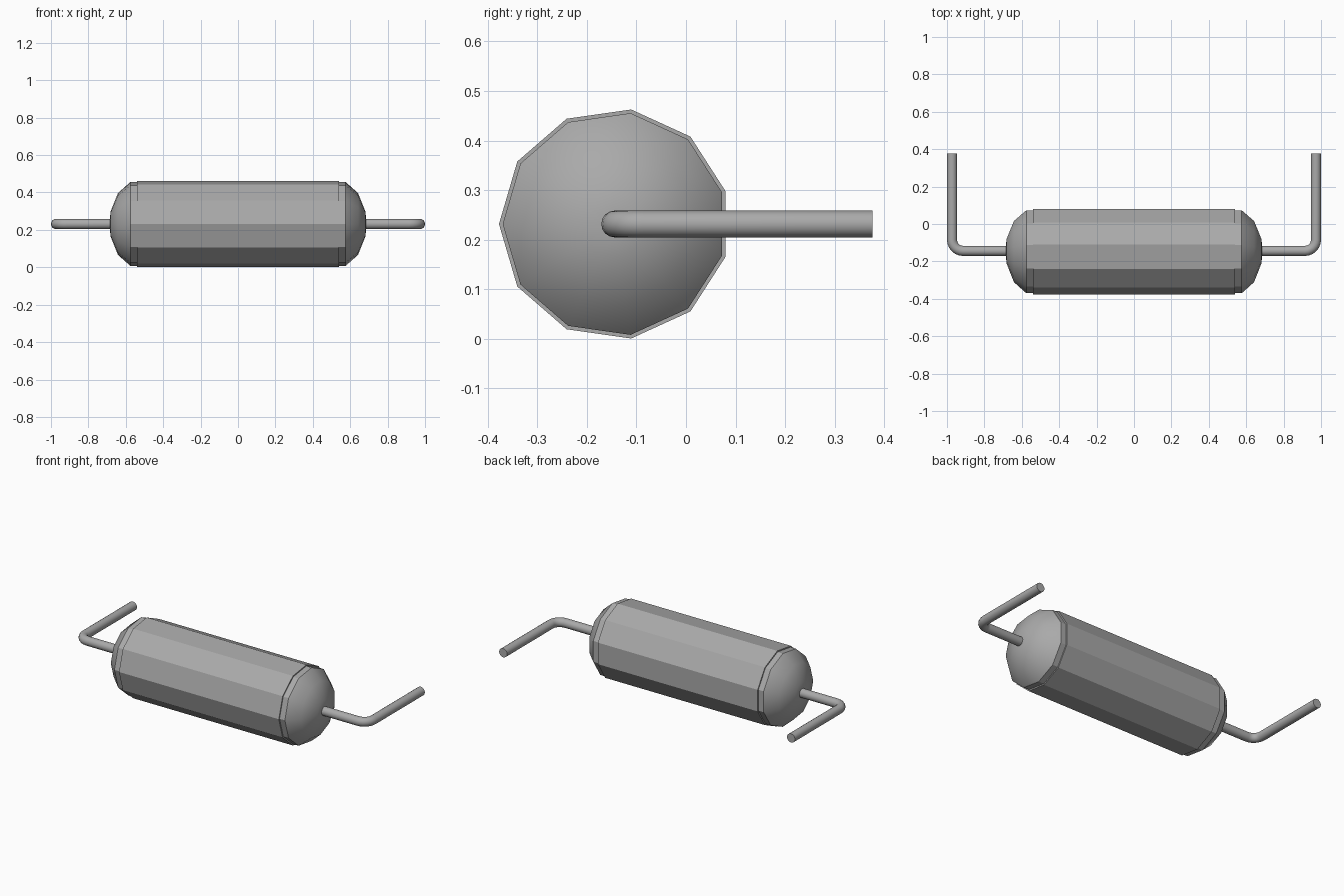
import bpy, bmesh, math

cube = bpy.data.objects.get("Cube")
if cube:
    bpy.data.objects.remove(cube)

AXIS_Y, AXIS_Z = -0.144, 0.2315   # long axis of the body
SIDES = 11
WIRE_R = 0.027

metal = bpy.data.materials.new("plain_grey")
metal.use_nodes = True
GREY = (0.40, 0.40, 0.40, 1)
metal.diffuse_color = GREY
metal.node_tree.nodes["Principled BSDF"].inputs["Base Color"].default_value = GREY


def finish(obj):
    """Colour the part and smooth it, keeping edges over 30 degrees sharp."""
    obj.data.materials.clear()
    obj.data.materials.append(metal)
    bpy.ops.object.select_all(action='DESELECT')
    obj.select_set(True)
    bpy.context.view_layer.objects.active = obj
    bpy.ops.object.shade_smooth_by_angle(angle=math.radians(30))


def lathe(name, profile):
    """Turn (x, radius) points around the long axis and close both ends."""
    bm = bmesh.new()
    rings = []
    for x, r in profile:
        angles = [math.pi + math.tau * i / SIDES for i in range(SIDES)]
        rings.append([bm.verts.new((x, AXIS_Y + r * math.cos(a), AXIS_Z + r * math.sin(a)))
                      for a in angles])
    for a, b in zip(rings, rings[1:]):
        for i in range(SIDES):
            j = (i + 1) % SIDES
            bm.faces.new((a[i], a[j], b[j], b[i]))
    bm.faces.new(rings[0])
    bm.faces.new(rings[-1])
    bmesh.ops.recalc_face_normals(bm, faces=bm.faces)
    mesh = bpy.data.meshes.new(name)
    bm.to_mesh(mesh)
    bm.free()
    obj = bpy.data.objects.new(name, mesh)
    bpy.context.collection.objects.link(obj)
    finish(obj)


def lead(name, side):
    """Round wire leaving the cap, bent toward the back."""
    bend, end_x = 0.06, 1 - WIRE_R
    path = [(0.6, AXIS_Y)]
    for i in range(7):
        a = math.radians(-90 + 15 * i)
        path.append((end_x - bend + bend * math.cos(a), AXIS_Y + bend + bend * math.sin(a)))
    path.append((end_x, 0.376))
    curve = bpy.data.curves.new(name, 'CURVE')
    curve.dimensions = '3D'
    curve.bevel_depth = WIRE_R
    curve.bevel_resolution = 6
    curve.use_fill_caps = True
    spline = curve.splines.new('POLY')
    spline.points.add(len(path) - 1)
    for p, (x, y) in zip(spline.points, path):
        p.co = (side * x, y, AXIS_Z, 1)
    obj = bpy.data.objects.new(name, curve)
    bpy.context.collection.objects.link(obj)
    bpy.ops.object.select_all(action='DESELECT')
    obj.select_set(True)
    bpy.context.view_layer.objects.active = obj
    bpy.ops.object.convert(target='MESH')
    finish(bpy.context.view_layer.objects.active)


# Faceted barrel
lathe("body_sleeve", [(-0.54, 0.2335), (0.54, 0.2335)])

# Domed caps and bent wire leads on both ends
cap = [(0.5, 0.226), (0.576, 0.226), (0.642, 0.167), (0.682, 0.065), (0.685, 0.02)]
for label, side in (("left", 1), ("right", -1)):
    lathe(label + "_end_cap", [(side * x, r) for x, r in cap])
    lead(label + "_lead", side)
